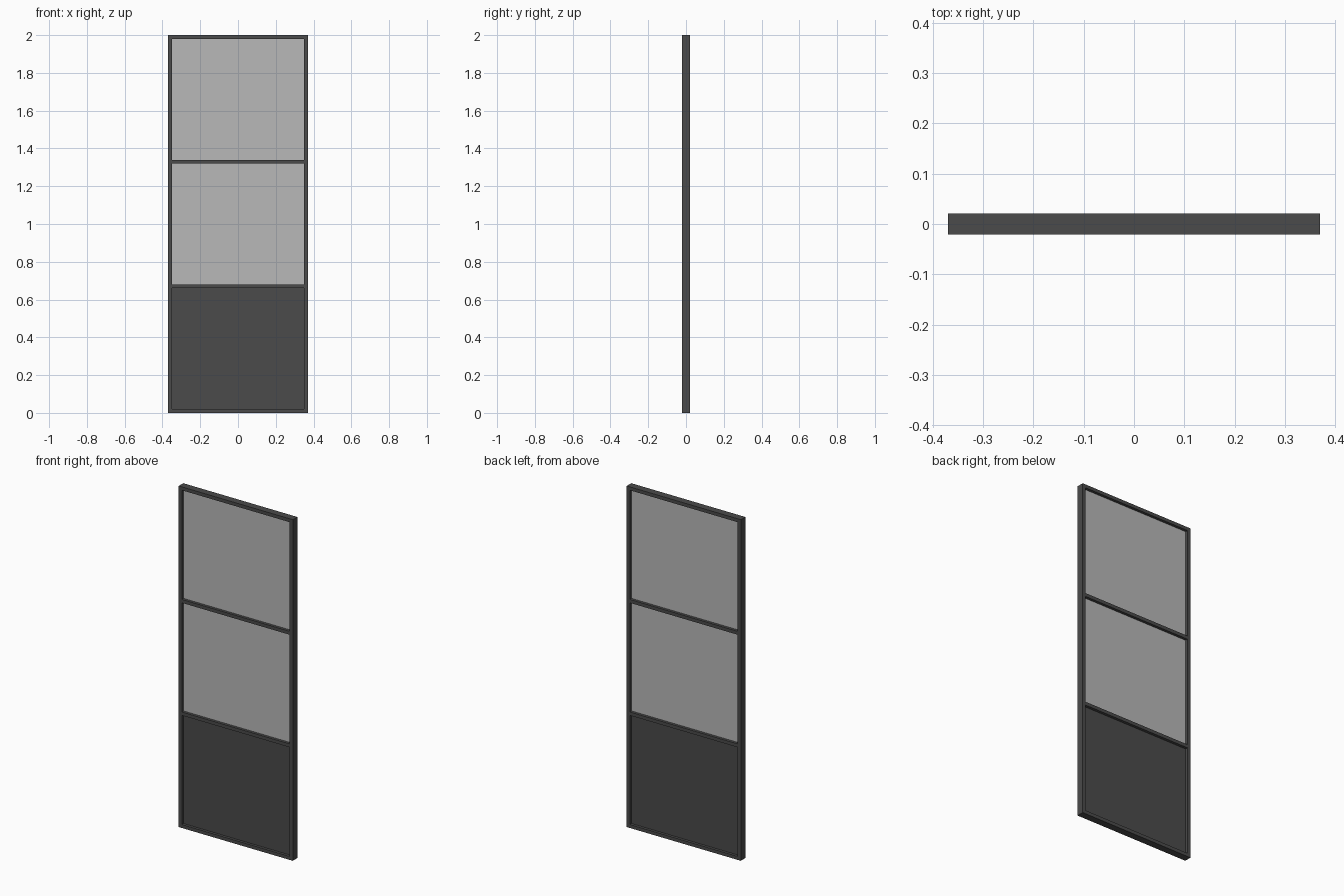
import bpy

if "Cube" in bpy.data.objects:
    bpy.data.objects.remove(bpy.data.objects["Cube"])

W, H, D, B = 0.74, 2.0, 0.042, 0.02   # overall width, height, depth, bar width
PANE_T = 0.010                        # panel thickness


def material(name, v):
    m = bpy.data.materials.new(name)
    m.diffuse_color = (v, v, v, 1)
    m.use_nodes = True
    m.node_tree.nodes["Principled BSDF"].inputs["Base Color"].default_value = m.diffuse_color
    return m


dark = material("dark_grey_metal", 0.069)
glass = material("pale_grey_glass", 0.479)


def box(name, size, loc, mat):
    bpy.ops.mesh.primitive_cube_add(size=1, location=loc)
    o = bpy.context.object
    o.name = name
    o.scale = size
    bpy.ops.object.transform_apply(location=False, rotation=False, scale=True)
    o.data.materials.append(mat)
    return o


inner = W - 2 * B
pane_h = (H - 4 * B) / 3

# Side stiles
for side, s in (("left", -1), ("right", 1)):
    box(side + "_stile", (B, D, H), (s * (W - B) / 2, 0, H / 2), dark)

# Horizontal rails
for i, n in enumerate(("bottom_rail", "lower_rail", "upper_rail", "top_rail")):
    box(n, (inner, D, B), (0, 0, B / 2 + i * (pane_h + B)), dark)

# Solid bottom panel and two glass panes, set back inside the frame
for i, (n, m) in enumerate((("bottom_panel", dark), ("middle_glass", glass), ("top_glass", glass))):
    box(n, (inner, PANE_T, pane_h), (0, 0, B + pane_h / 2 + i * (pane_h + B)), m)
